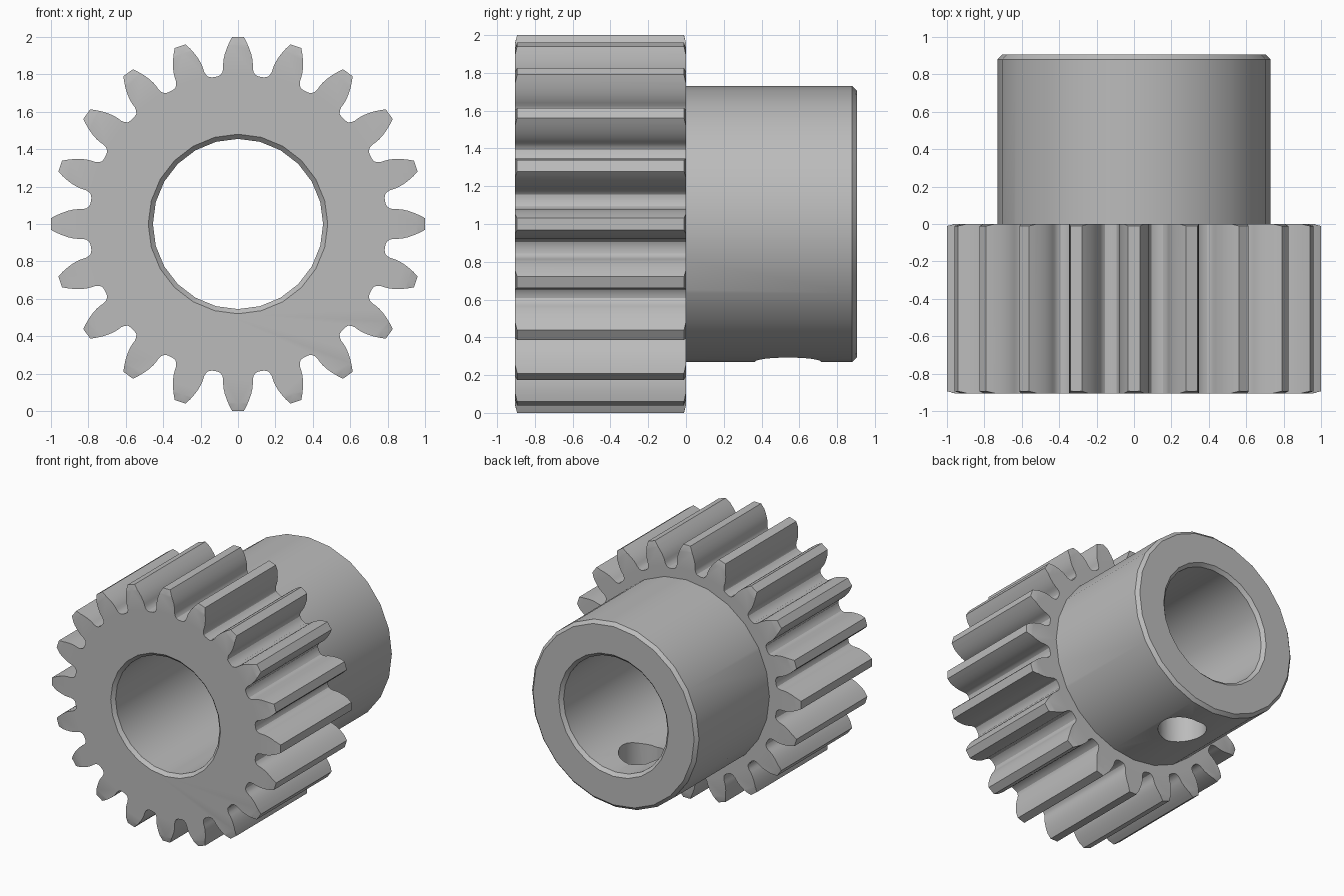
import bpy
import bmesh
from math import sin, cos, tan, acos, sqrt, pi, radians
from mathutils import Matrix

cube = bpy.data.objects.get("Cube")
if cube:
    bpy.data.objects.remove(cube, do_unlink=True)

TEETH = 20
TIP, BASE = 1.0, 0.854          # tooth tip and involute base radii
END = 0.905                     # half the overall length along y
HUB_R, BORE_R = 0.73, 0.455
BEVEL = 0.025

steel = bpy.data.materials.new("steel grey")
steel.use_nodes = True
colour = (0.5, 0.5, 0.5, 1)
steel.diffuse_color = colour
steel.node_tree.nodes["Principled BSDF"].inputs["Base Color"].default_value = colour


def add_object(name, bm):
    bmesh.ops.recalc_face_normals(bm, faces=bm.faces)
    mesh = bpy.data.meshes.new(name)
    bm.to_mesh(mesh)
    bm.free()
    mesh.materials.append(steel)
    obj = bpy.data.objects.new(name, mesh)
    bpy.context.collection.objects.link(obj)
    return obj


def lathe(name, profile, sides):
    """Closed solid turned about the y axis through z = 1; profile holds (radius, y)."""
    bm = bmesh.new()
    rings = []
    for r, y in profile:
        angles = [2 * pi * i / sides for i in range(sides)]
        rings.append([bm.verts.new((r * sin(a), y, 1 + r * cos(a))) for a in angles])
    for low, high in zip(rings, rings[1:]):
        for i in range(sides):
            j = (i + 1) % sides
            bm.faces.new((low[i], low[j], high[j], high[i]))
    bm.faces.new(rings[0])
    bm.faces.new(rings[-1])
    return add_object(name, bm)


def combine(target, tool, operation):
    mod = target.modifiers.new(operation.title(), "BOOLEAN")
    mod.operation = operation
    mod.solver = "EXACT"
    mod.object = tool
    bpy.context.view_layer.objects.active = target
    bpy.ops.object.modifier_apply(modifier=mod.name)
    bpy.data.objects.remove(tool, do_unlink=True)


def flank_angle(r):
    """Half angle of an involute tooth with a 20 degree pressure angle."""
    p, a = radians(20), acos(BASE / r)
    return pi / (2 * TEETH) + tan(p) - p - tan(a) + a


# Toothed section: half tooth from tip to root, mirrored and repeated
flank = [(flank_angle(r), r) for r in (TIP, 0.97, 0.94, 0.91, 0.88, BASE)]
root = [(0.095, 0.835), (0.103, 0.815), (0.118, 0.801), (0.14, 0.796)]
half = flank + root
tooth = [(-a, r) for a, r in reversed(half)] + half
bm = bmesh.new()
outline = [bm.verts.new((r * sin(a + t), -END, 1 + r * cos(a + t)))
           for t in (2 * pi * k / TEETH for k in range(TEETH)) for a, r in tooth]
face = bm.faces.new(outline)
extruded = bmesh.ops.extrude_face_region(bm, geom=[face])["geom"]
bmesh.ops.translate(bm, vec=(0, END, 0),
                    verts=[v for v in extruded if isinstance(v, bmesh.types.BMVert)])
pinion = add_object("pinion_gear", bm)

# Chamfer the tooth ends with a turned blank
blank = lathe("chamfer_blank", [(0.955, -END - 0.001), (1.02, -END + 0.016),
                                (1.02, -0.016), (0.955, 0.001)], 120)
combine(pinion, blank, "INTERSECT")

# Hub with a bevelled back edge
hub = lathe("hub", [(HUB_R, -0.3), (HUB_R, END - BEVEL), (HUB_R - BEVEL, END)], 24)
combine(pinion, hub, "UNION")

# Bore, countersunk at both ends
bore = lathe("bore_cutter", [(BORE_R + 2 * BEVEL, -END - BEVEL), (BORE_R, -END + BEVEL),
                             (BORE_R, END - BEVEL), (BORE_R + 2 * BEVEL, END + BEVEL)], 24)
combine(pinion, bore, "DIFFERENCE")

# Set screw hole through the underside of the hub
bm = bmesh.new()
bmesh.ops.create_cone(bm, cap_ends=True, segments=24, radius1=0.175, radius2=0.175,
                      depth=0.7, matrix=Matrix.Translation((0, 0.54, 0.4)))
combine(pinion, add_object("screw_hole_cutter", bm), "DIFFERENCE")

# Smooth the curved faces, keep the edges crisp
bpy.ops.object.select_all(action="DESELECT")
pinion.select_set(True)
bpy.context.view_layer.objects.active = pinion
bpy.ops.object.shade_smooth_by_angle(angle=radians(30))
